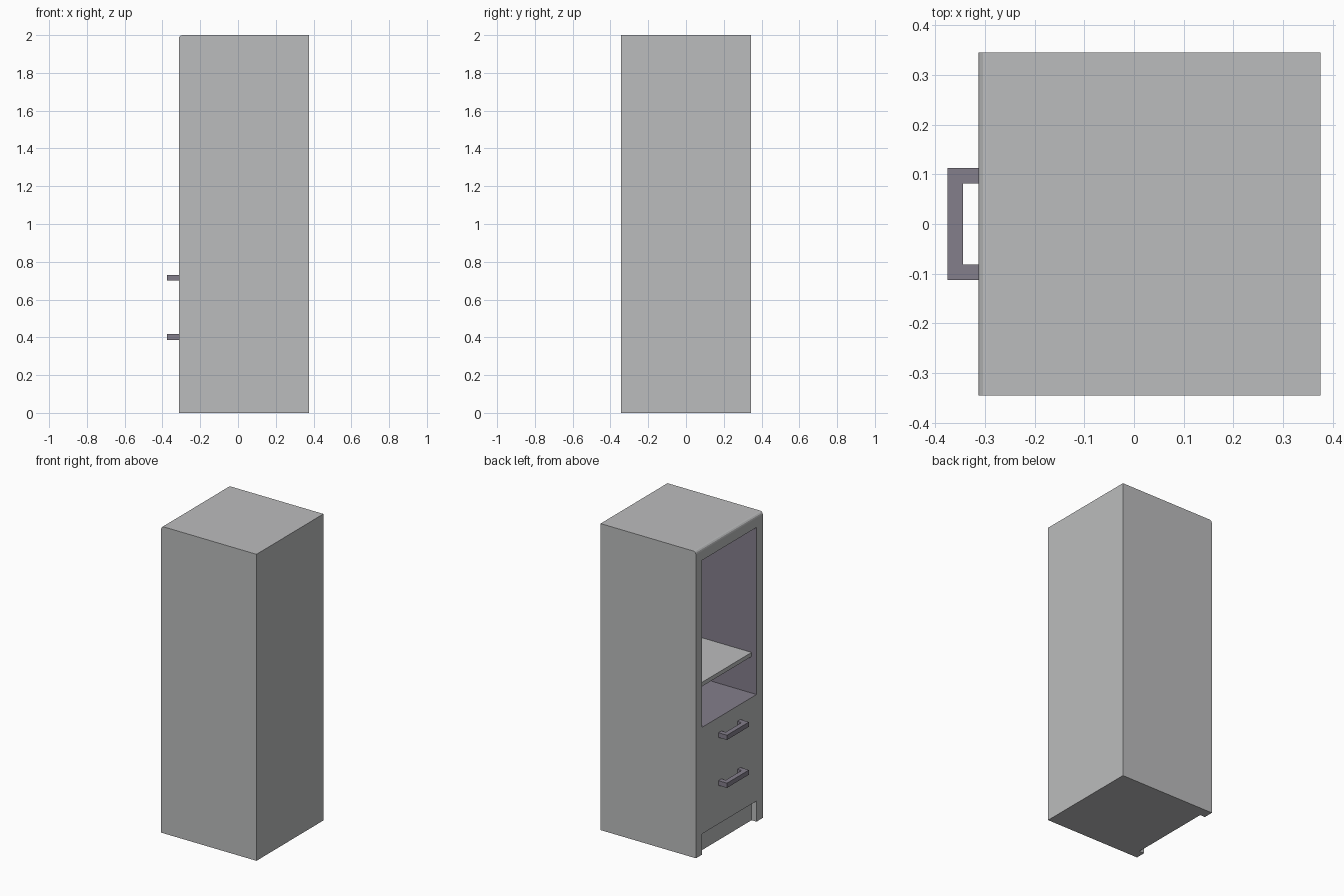
import bpy
import bmesh
from mathutils import Vector

if "Cube" in bpy.data.objects:
    bpy.data.objects.remove(bpy.data.objects["Cube"], do_unlink=True)


def material(name, rgb):
    mat = bpy.data.materials.new(name)
    mat.use_nodes = True
    mat.diffuse_color = (*rgb, 1)
    mat.node_tree.nodes["Principled BSDF"].inputs["Base Color"].default_value = (*rgb, 1)
    return mat


GREY = material("light grey", (0.5, 0.505, 0.51))
MAUVE = material("grey mauve", (0.23, 0.21, 0.26))

FRONT, BACK = -0.313, 0.375      # the doors and drawers look along -x
SIDE = 0.345
TOP = 2.0
INNER = 0.28                     # half width of niche and toe space
NICHE_LOW, NICHE_HIGH, NICHE_BACK = 0.83, 1.92, 0.315


def add_box(bm, low, high):
    """Add an axis-aligned box between two corners."""
    low, high = Vector(low), Vector(high)
    verts = bmesh.ops.create_cube(bm, size=1)["verts"]
    for v in verts:
        v.co = (low + high) / 2 + v.co * (high - low)
    return verts


def finish(name, bm, *mats):
    mesh = bpy.data.meshes.new(name)
    bm.to_mesh(mesh)
    bm.free()
    obj = bpy.data.objects.new(name, mesh)
    bpy.context.collection.objects.link(obj)
    for mat in mats:
        mesh.materials.append(mat)
    return obj


def cut(target, name, low, high):
    """Carve a box out of the target and discard the cutter."""
    bm = bmesh.new()
    add_box(bm, low, high)
    cutter = finish(name, bm)
    cutter.hide_render = True
    mod = target.modifiers.new(name, "BOOLEAN")
    mod.operation = "DIFFERENCE"
    mod.solver = "EXACT"
    mod.object = cutter
    bpy.context.view_layer.objects.active = target
    bpy.ops.object.modifier_apply(modifier=name)
    bpy.data.objects.remove(cutter, do_unlink=True)


# Cabinet body with a rounded upper front edge
bm = bmesh.new()
add_box(bm, (FRONT, -SIDE, 0), (BACK, SIDE, TOP))
edge = [e for e in bm.edges
        if all(v.co.x < 0 and v.co.z > 1 for v in e.verts)]
bmesh.ops.bevel(bm, geom=edge, offset=0.018, segments=3, profile=0.5, affect="EDGES")
body = finish("cabinet_body", bm, GREY, MAUVE)

# Open niche and recessed toe space between the feet
cut(body, "niche_cutter", (FRONT - 0.1, -INNER, NICHE_LOW), (NICHE_BACK, INNER, NICHE_HIGH))
cut(body, "toe_cutter", (FRONT - 0.1, -INNER, -0.1), (FRONT + 0.036, INNER, 0.135))

# Niche lining is darker than the outside
for face in body.data.polygons:
    c = face.center
    inside = (FRONT + 0.01 < c.x < NICHE_BACK + 0.001 and abs(c.y) < INNER + 0.001
              and NICHE_LOW - 0.001 < c.z < NICHE_HIGH + 0.001)
    face.material_index = 1 if inside else 0

# Shelf set back slightly from the front
bm = bmesh.new()
add_box(bm, (FRONT + 0.036, -INNER, 1.068), (NICHE_BACK, INNER, 1.095))
finish("shelf", bm, GREY)

# Drawer handles: a bracket outline raised to a square bar
HALF, BAR, REACH = 0.113, 0.031, 0.062
for name, z in (("lower_drawer_handle", 0.387), ("upper_drawer_handle", 0.7)):
    outer, inner = FRONT - REACH, FRONT - REACH + BAR
    outline = [(FRONT, HALF), (outer, HALF), (outer, -HALF), (FRONT, -HALF),
               (FRONT, BAR - HALF), (inner, BAR - HALF),
               (inner, HALF - BAR), (FRONT, HALF - BAR)]
    bm = bmesh.new()
    base = bm.faces.new([bm.verts.new((x, y, z)) for x, y in outline])
    grown = bmesh.ops.extrude_face_region(bm, geom=[base])["geom"]
    bmesh.ops.translate(bm, vec=(0, 0, BAR),
                        verts=[v for v in grown if isinstance(v, bmesh.types.BMVert)])
    bmesh.ops.recalc_face_normals(bm, faces=bm.faces)
    finish(name, bm, MAUVE)
